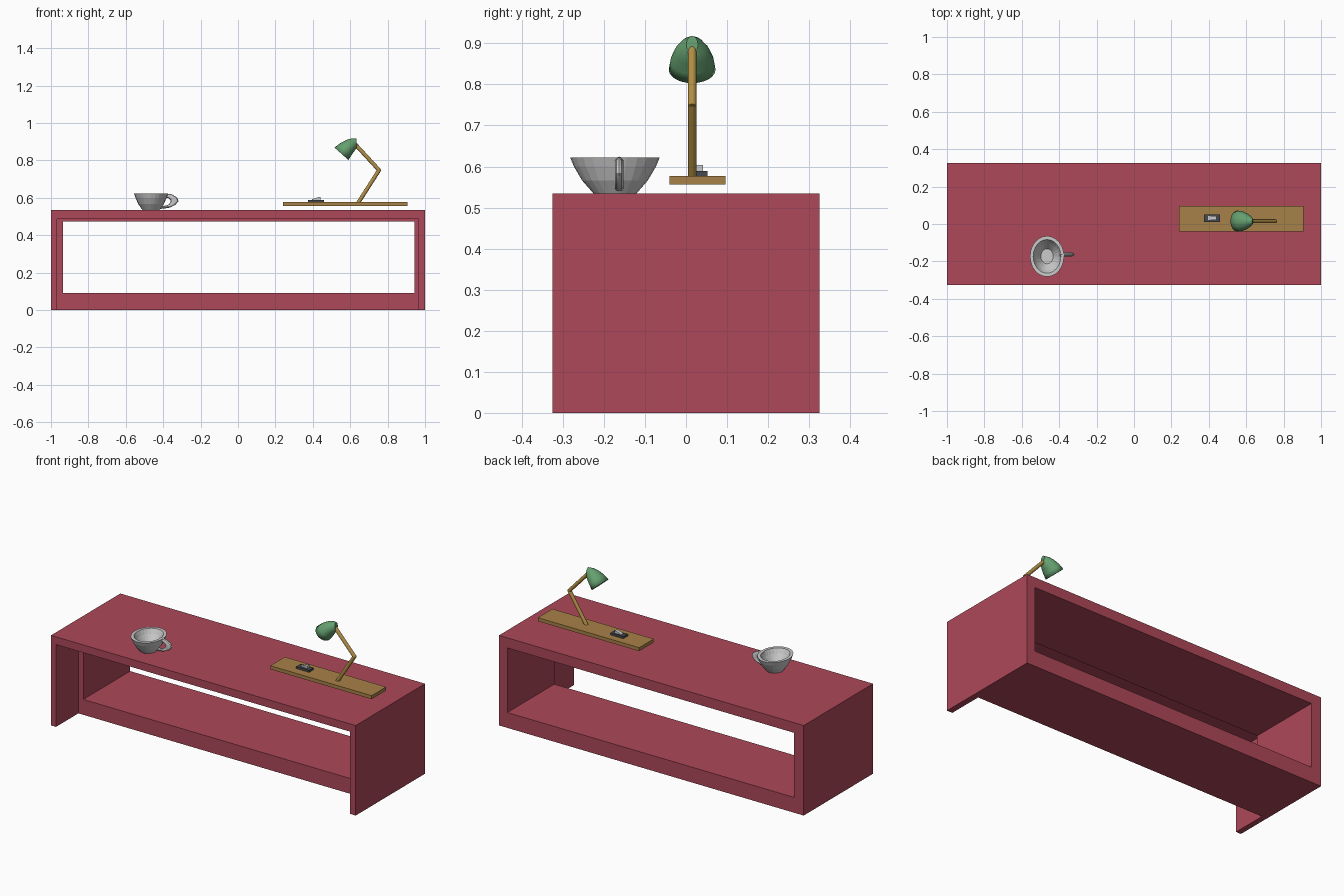
import bpy, bmesh
from math import cos, sin, pi
from mathutils import Vector

if "Cube" in bpy.data.objects:
    bpy.data.objects.remove(bpy.data.objects["Cube"])


def material(name, rgb):
    m = bpy.data.materials.new(name)
    m.diffuse_color = (*rgb, 1)
    m.use_nodes = True
    m.node_tree.nodes["Principled BSDF"].inputs["Base Color"].default_value = m.diffuse_color
    return m


RED = material("red_paint", (0.42, 0.065, 0.10))
WOOD = material("wood", (0.39, 0.22, 0.065))
BRASS = material("brass", (0.45, 0.28, 0.06))
GREEN = material("green_enamel", (0.13, 0.35, 0.16))
DARK = material("dark_plastic", (0.06, 0.065, 0.075))


def finish(name, bm, mat=None, smooth=False):
    bmesh.ops.recalc_face_normals(bm, faces=bm.faces)
    me = bpy.data.meshes.new(name)
    bm.to_mesh(me)
    bm.free()
    ob = bpy.data.objects.new(name, me)
    bpy.context.collection.objects.link(ob)
    if mat:
        me.materials.append(mat)
    if smooth:
        bpy.ops.object.select_all(action='DESELECT')
        ob.select_set(True)
        bpy.context.view_layer.objects.active = ob
        bpy.ops.object.shade_smooth_by_angle(angle=pi / 6)
    return ob


def extrude_profile(name, pts, y0, y1, mat=None):
    """Extrude an x-z outline along y."""
    bm = bmesh.new()
    face = bm.faces.new([bm.verts.new((x, y0, z)) for x, z in pts])
    res = bmesh.ops.extrude_face_region(bm, geom=[face])
    verts = [v for v in res["geom"] if isinstance(v, bmesh.types.BMVert)]
    bmesh.ops.translate(bm, vec=(0, y1 - y0, 0), verts=verts)
    return finish(name, bm, mat)


def box(name, x0, x1, y0, y1, z0, z1, mat=None):
    return extrude_profile(name, [(x0, z0), (x1, z0), (x1, z1), (x0, z1)], y0, y1, mat)


def loft(name, rings, mat=None, caps=(True, True), smooth=False):
    """Bridge rings of points with quads, optionally capping the ends."""
    bm = bmesh.new()
    rows = [[bm.verts.new(p) for p in r] for r in rings]
    n = len(rows[0])
    for a, b in zip(rows, rows[1:]):
        for i in range(n):
            j = (i + 1) % n
            bm.faces.new((a[i], a[j], b[j], b[i]))
    if caps[0]:
        bm.faces.new(rows[0])
    if caps[1]:
        bm.faces.new(rows[-1])
    return finish(name, bm, mat, smooth)


def oval(a, b, y, half_w, n):
    """Oval ring spanning x-z points a and b, with a half width along y."""
    a, b = Vector((a[0], y, a[1])), Vector((b[0], y, b[1]))
    c, u = (a + b) / 2, (a - b) / 2
    return [c + u * cos(2 * pi * i / n) + Vector((0, half_w * sin(2 * pi * i / n), 0))
            for i in range(n)]


# Desk: solid block with a front leg recess and a through opening
desk = box("desk", -1, 1, -0.325, 0.325, 0, 0.534, RED)
cutters = [
    box("recess_cutter", -0.967, 0.964, -0.5, -0.115, -0.1, 0.488),
    box("opening_cutter", -0.935, 0.945, -0.3, 0.5, 0.091, 0.474),
]
for c in cutters:
    c.hide_render = True
    c.display_type = 'WIRE'
    mod = desk.modifiers.new(c.name, 'BOOLEAN')
    mod.operation = 'DIFFERENCE'
    mod.solver = 'EXACT'
    mod.object = c

# Lamp board and rocker switch
box("lamp_board", 0.24, 0.905, -0.04, 0.096, 0.556, 0.577, WOOD)
box("switch_base", 0.375, 0.46, 0.01, 0.052, 0.577, 0.589, DARK)
extrude_profile("switch_rocker", [(0.396, 0.588), (0.44, 0.588), (0.44, 0.604), (0.43, 0.604),
                                  (0.396, 0.592)], 0.022, 0.042)

# Lamp arms
LAMP_Y = 0.015


def arm(name, p, q, r=0.0105):
    d = Vector((q[0] - p[0], q[1] - p[1])).normalized() * r
    rings = [oval((x - d.y, z + d.x), (x + d.y, z - d.x), LAMP_Y, r, 16) for x, z in (p, q)]
    return loft(name, rings, BRASS, smooth=True)


arm("lower_arm", (0.642, 0.572), (0.757, 0.752))
arm("upper_arm", (0.757, 0.745), (0.625, 0.888))

# Lamp shade: open hood, closed at the neck (upper point, lower point, half width)
shade_stations = [
    ((0.516, 0.869), (0.590, 0.803), 0.057),
    ((0.545, 0.891), (0.605, 0.825), 0.053),
    ((0.578, 0.909), (0.621, 0.848), 0.043),
    ((0.605, 0.917), (0.632, 0.863), 0.031),
    ((0.632, 0.918), (0.637, 0.876), 0.014),
]
shade = loft("lamp_shade", [oval(a, b, LAMP_Y, w, 24) for a, b, w in shade_stations],
             GREEN, caps=(False, True), smooth=True)
wall = shade.modifiers.new("wall", 'SOLIDIFY')
wall.thickness = 0.003

# Cup: oval bowl, outside then inside (x radius, y radius, z)
cup_profile = [(0.045, 0.052, 0.534), (0.068, 0.080, 0.566), (0.083, 0.100, 0.600),
               (0.091, 0.109, 0.622), (0.074, 0.090, 0.622), (0.062, 0.075, 0.595),
               (0.033, 0.040, 0.548)]
cup_rings = [[(-0.465 + rx * cos(2 * pi * i / 24), -0.173 + ry * sin(2 * pi * i / 24), z)
              for i in range(24)] for rx, ry, z in cup_profile]
loft("cup", cup_rings)

# Cup handle (outer point, inner point)
handle_stations = [
    ((-0.395, 0.624), (-0.400, 0.601)), ((-0.355, 0.619), (-0.376, 0.600)),
    ((-0.326, 0.602), (-0.363, 0.591)), ((-0.318, 0.583), (-0.360, 0.579)),
    ((-0.335, 0.562), (-0.368, 0.566)), ((-0.370, 0.546), (-0.385, 0.558)),
    ((-0.422, 0.540), (-0.418, 0.556)),
]
loft("cup_handle", [oval(a, b, -0.163, 0.011, 10) for a, b in handle_stations], smooth=True)
